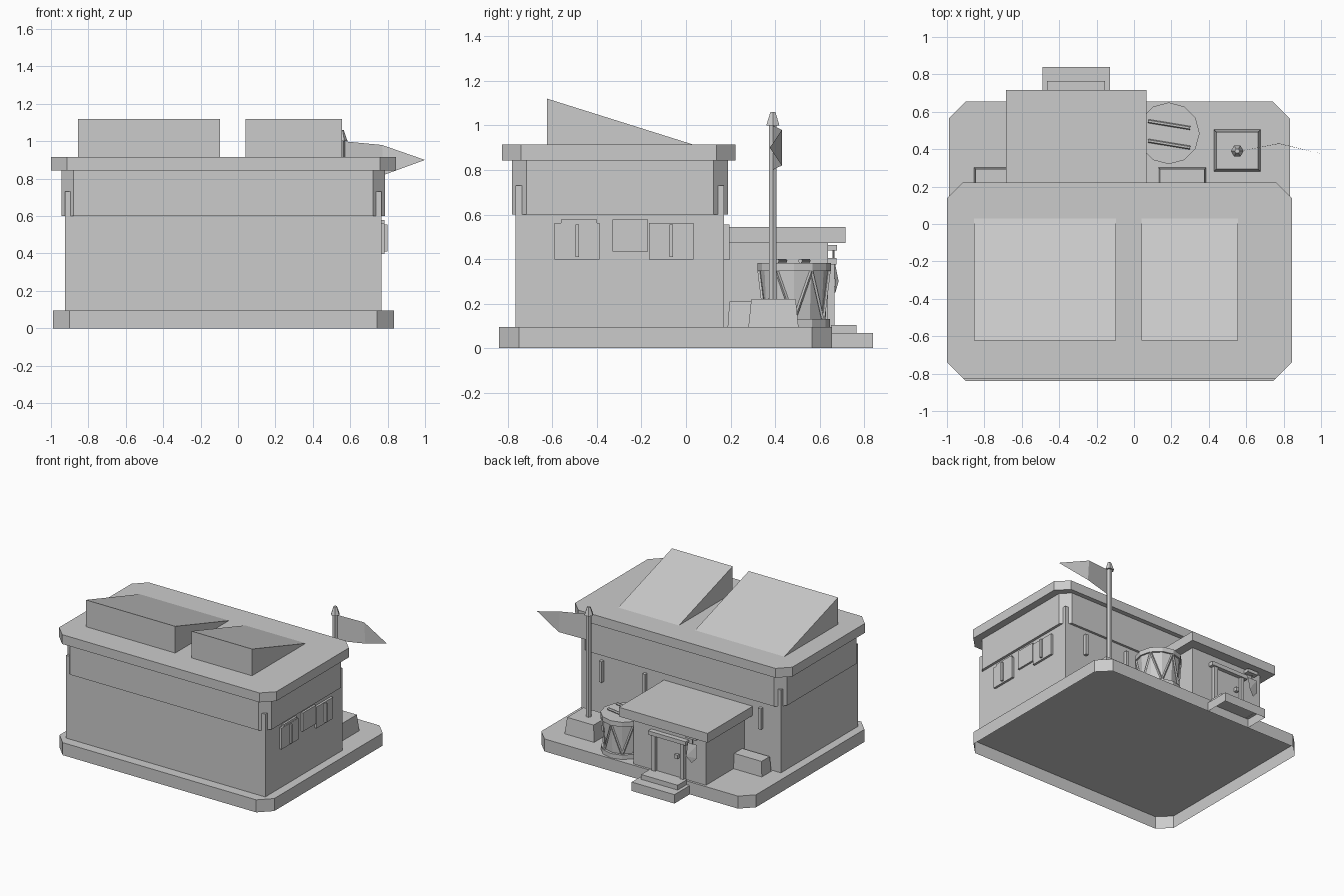
import bpy
import bmesh
from math import cos, sin, pi
from mathutils import Vector

cube = bpy.data.objects.get("Cube")
if cube:
    bpy.data.objects.remove(cube, do_unlink=True)

grey = bpy.data.materials.new("plain_grey")
grey.use_nodes = True
COLOUR = (0.6, 0.6, 0.6, 1)
grey.diffuse_color = COLOUR
grey.node_tree.nodes["Principled BSDF"].inputs["Base Color"].default_value = COLOUR


def finish(name, bm):
    mesh = bpy.data.meshes.new(name)
    bm.to_mesh(mesh)
    bm.free()
    mesh.materials.append(grey)
    obj = bpy.data.objects.new(name, mesh)
    bpy.context.collection.objects.link(obj)


def loft(name, lower, upper, floor=True):
    """Solid between two matching outlines; floor=False leaves the first end open."""
    bm = bmesh.new()
    a = [bm.verts.new(p) for p in lower]
    b = [bm.verts.new(p) for p in upper]
    base = bm.faces.new(a)
    bm.faces.new(b)
    n = len(a)
    for i in range(n):
        j = (i + 1) % n
        bm.faces.new((a[i], a[j], b[j], b[i]))
    bmesh.ops.recalc_face_normals(bm, faces=bm.faces)
    if not floor:
        bmesh.ops.delete(bm, geom=[base], context='FACES_ONLY')
    finish(name, bm)


def outline(x, y, z, cut, inset=0.0):
    """Rectangle at height z, with optional cut corners."""
    x0, x1, y0, y1 = x[0] + inset, x[1] - inset, y[0] + inset, y[1] - inset
    if not cut:
        return [(x0, y0, z), (x1, y0, z), (x1, y1, z), (x0, y1, z)]
    return [(x0 + cut, y0, z), (x1 - cut, y0, z), (x1, y0 + cut, z), (x1, y1 - cut, z),
            (x1 - cut, y1, z), (x0 + cut, y1, z), (x0, y1 - cut, z), (x0, y0 + cut, z)]


def block(name, x, y, z, cut=0.0, taper=0.0, floor=True):
    loft(name, outline(x, y, z[0], cut), outline(x, y, z[1], cut, taper), floor)


def ring(center, z, r, sides):
    return [(center[0] + r * cos(2 * pi * i / sides),
             center[1] + r * sin(2 * pi * i / sides), z) for i in range(sides)]


def tube(name, center, z, r, sides, floor=True):
    loft(name, ring(center, z[0], r[0], sides), ring(center, z[1], r[1], sides), floor)


def rod(name, start, end, r, sides=4):
    start, end = Vector(start), Vector(end)
    turn = (end - start).to_track_quat('Z', 'Y')
    section = [turn @ Vector(p) for p in ring((0, 0), 0, r, sides)]
    loft(name, [start + p for p in section], [end + p for p in section])


def sheet(name, points, faces):
    bm = bmesh.new()
    verts = [bm.verts.new(p) for p in points]
    for f in faces:
        bm.faces.new([verts[i] for i in f])
    finish(name, bm)


GROUND = 0.096

# Main building: hollow slab; the square wall corners poke through the band's cut corners
block("ground_slab", (-0.99, 0.833), (-0.84, 0.655), (0, GROUND), cut=0.09, floor=False)
block("main_walls", (-0.925, 0.767), (-0.765, 0.17), (GROUND, 0.73), floor=False)
block("upper_wall_band", (-0.945, 0.787), (-0.78, 0.188), (0.6, 0.845), cut=0.065)
block("main_roof", (-1.0, 0.844), (-0.825, 0.223), (0.843, 0.915), cut=0.085)

# Sloping roof wedges
for side, x0, x1 in (("right", -0.855, -0.097), ("left", 0.04, 0.555)):
    profile = [(-0.623, 0.91), (0.045, 0.91), (-0.623, 1.12)]
    loft("roof_wedge_" + side, [(x0, y, z) for y, z in profile],
         [(x1, y, z) for y, z in profile])

# Side windows
for name, y0, y1 in (("front", -0.59, -0.388), ("rear", -0.165, 0.033)):
    block("side_window_" + name, (0.76, 0.784), (y0, y1), (0.398, 0.562))
    mid = (y0 + y1) / 2
    block("side_window_bar_" + name, (0.76, 0.8), (mid - 0.008, mid + 0.008), (0.41, 0.556))
block("side_window_upper", (0.76, 0.782), (-0.56, -0.4), (0.435, 0.578))
block("side_window_middle", (0.76, 0.782), (-0.33, -0.17), (0.435, 0.578))

# Rear slit windows
for i, x in enumerate((-0.76, 0.222, 0.59)):
    block("rear_slit_%d" % i, (x - 0.012, x + 0.012), (0.165, 0.196), (0.395, 0.556))

# Entrance annex with hollow steps
block("annex_walls", (-0.615, 0.0), (0.17, 0.637), (GROUND, 0.475), floor=False)
block("annex_roof", (-0.685, 0.068), (0.17, 0.717), (0.472, 0.543))
block("lower_step", (-0.49, -0.127), (0.655, 0.84), (0, 0.068), floor=False)
block("upper_step", (-0.465, -0.155), (0.65, 0.765), (0.066, 0.105), floor=False)

# Door and its frame
block("door", (-0.42, -0.2), (0.63, 0.645), (GROUND, 0.38))
for side, x in (("right", -0.43), ("left", -0.19)):
    block("door_post_" + side, (x - 0.015, x + 0.015), (0.63, 0.667), (GROUND, 0.38))
block("door_lintel", (-0.47, -0.15), (0.63, 0.675), (0.375, 0.405))
block("door_handle", (-0.395, -0.37), (0.64, 0.67), (0.25, 0.28))

# Cloth hanging from a bracket beside the door
block("cloth_bracket", (-0.56, -0.47), (0.63, 0.678), (0.438, 0.463))
rod("cloth_cord", (-0.52, 0.662, 0.395), (-0.52, 0.662, 0.44), 0.005)
sheet("hanging_cloth",
      [(-0.56, 0.665, 0.4), (-0.48, 0.665, 0.4), (-0.48, 0.685, 0.3),
       (-0.52, 0.672, 0.255), (-0.56, 0.668, 0.3)],
      [(0, 1, 2), (0, 2, 4), (4, 2, 3)])

# Planter boxes near the rear wall
for side, x0 in (("right", -0.855), ("left", 0.13)):
    block("planter_" + side, (x0, x0 + 0.255), (0.187, 0.302), (GROUND, 0.21),
          taper=0.008, floor=False)

# Drum
hub = (0.186, 0.485)
tube("drum_body", hub, (GROUND, 0.37), (0.14, 0.154), 12, floor=False)
tube("drum_bottom_ring", hub, (GROUND, 0.13), (0.162, 0.162), 12, floor=False)
tube("drum_top_ring", hub, (0.347, 0.383), (0.165, 0.165), 12)
zigzag = []
for i in range(12):
    r, z = ((0.15, 0.125), (0.157, 0.35))[i % 2]
    zigzag.append((hub[0] + r * cos(pi * i / 6), hub[1] + r * sin(pi * i / 6), z))
for i, p in enumerate(zigzag):
    rod("drum_rope_%d" % i, p, zigzag[(i + 1) % 12], 0.008)
for i, y in enumerate((0.445, 0.55)):
    rod("drumstick_%d" % i, (0.075, y, 0.392), (0.3, y - 0.037, 0.392), 0.01, 6)

# Flagpole
foot = (0.552, 0.39)
block("flagpole_plinth", (0.427, 0.677), (0.28, 0.505), (GROUND, 0.22),
      taper=0.013, floor=False)
tube("flagpole", foot, (0.21, 1.01), (0.02, 0.02), 6)
tube("flagpole_cap", foot, (1.0, 1.06), (0.034, 0.013), 6)
sheet("pennant",
      [(0.56, 0.388, 0.8), (0.78, 0.43, 0.82), (0.77, 0.43, 0.98),
       (0.56, 0.388, 1.0), (1.0, 0.376, 0.9)],
      [(0, 1, 2, 3), (1, 4, 2)])
